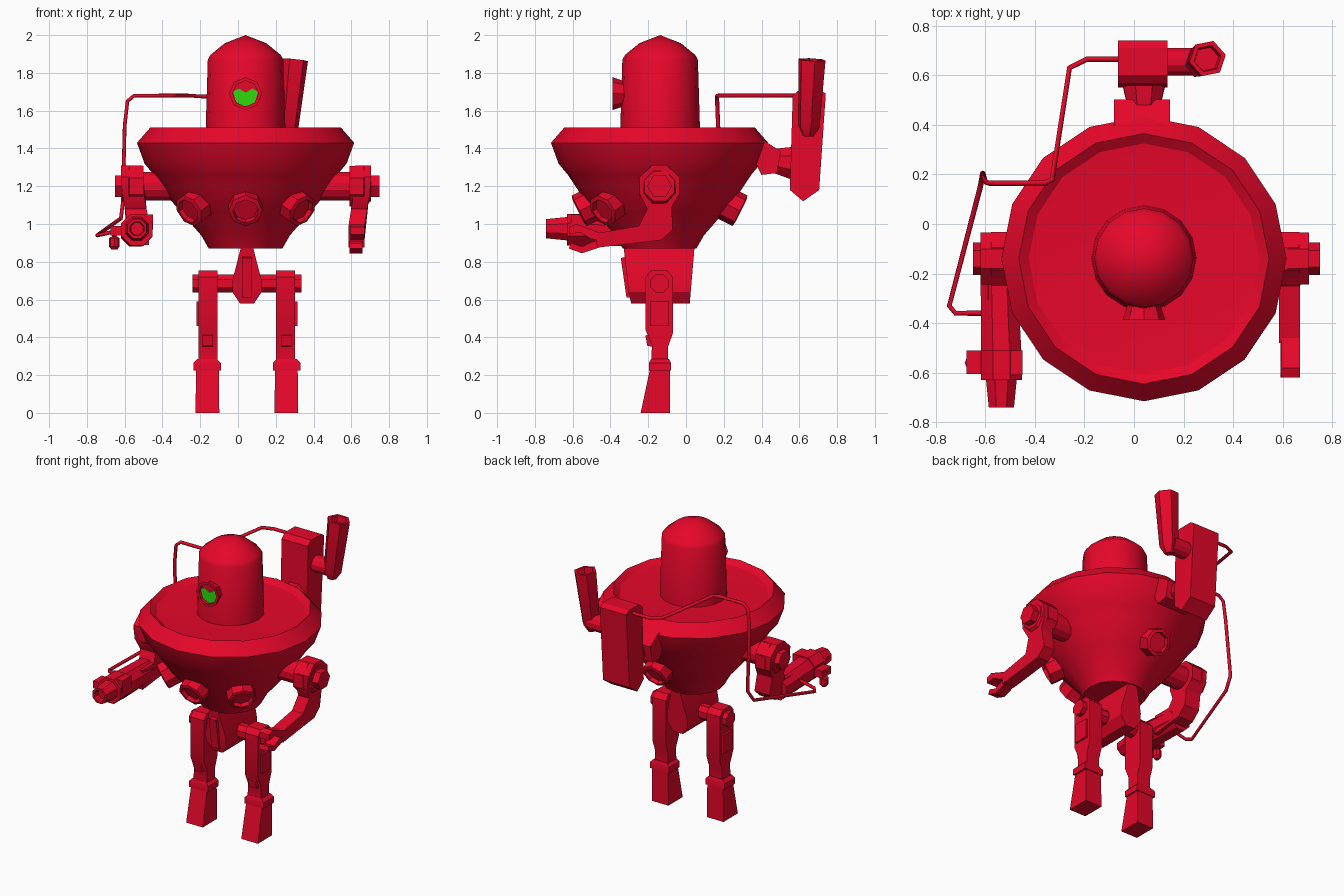
import bpy, bmesh, math
from mathutils import Vector

if "Cube" in bpy.data.objects:
    bpy.data.objects.remove(bpy.data.objects["Cube"])


def material(name, rgb):
    m = bpy.data.materials.new(name)
    m.diffuse_color = (*rgb, 1)
    m.use_nodes = True
    m.node_tree.nodes["Principled BSDF"].inputs["Base Color"].default_value = m.diffuse_color
    return m


RED = material("crimson_red", (0.80, 0.002, 0.023))
GREEN = material("eye_green", (0.03, 0.70, 0.004))
CX, CY = 0.04, -0.14      # body axis
LX = 0.047                # mirror plane of the legs


def finish(name, bm, mat=RED):
    bmesh.ops.recalc_face_normals(bm, faces=bm.faces)
    me = bpy.data.meshes.new(name)
    bm.to_mesh(me)
    bm.free()
    me.materials.append(mat)
    ob = bpy.data.objects.new(name, me)
    bpy.context.collection.objects.link(ob)
    return ob


def lathe(name, prof, loc, axis=(0, 0, 1), segs=16, phase=0.0):
    """Spin (radius, height) points about an axis; radius 0 gives a pole."""
    bm = bmesh.new()
    q = Vector(axis).to_track_quat('Z', 'Y')
    rings = []
    for r, h in prof:
        n = 1 if r == 0 else segs
        ring = []
        for k in range(n):
            a = 2 * math.pi * (k + phase) / segs
            ring.append(bm.verts.new(q @ Vector((r * math.cos(a), r * math.sin(a), h)) + Vector(loc)))
        rings.append(ring)
    for a, b in zip(rings, rings[1:]):
        for k in range(segs):
            f = [a[k % len(a)], a[(k + 1) % len(a)], b[(k + 1) % len(b)], b[k % len(b)]]
            bm.faces.new(list(dict.fromkeys(f)))
    for ring in (rings[0], rings[-1]):
        if len(ring) > 1:
            bm.faces.new(ring)
    return finish(name, bm)


def rod(name, a, b, r0, r1=None, segs=8, phase=0.5):
    a, b = Vector(a), Vector(b)
    d = b - a
    return lathe(name, [(r0, 0), (r0 if r1 is None else r1, d.length)], a, d, segs, phase)


def prism(name, pts, x0, x1, shift=lambda z: 0):
    """Extrude a (y, z) outline from x0 to x1."""
    bm = bmesh.new()
    l = [bm.verts.new((x0 + shift(z), y, z)) for y, z in pts]
    r = [bm.verts.new((x1 + shift(z), y, z)) for y, z in pts]
    bm.faces.new(l)
    bm.faces.new(r[::-1])
    n = len(pts)
    for i in range(n):
        bm.faces.new((l[i], l[(i + 1) % n], r[(i + 1) % n], r[i]))
    return finish(name, bm)


def box(name, x, y, z):
    return prism(name, [(y[0], z[0]), (y[1], z[0]), (y[1], z[1]), (y[0], z[1])], *x)


def loft(name, sections):
    """Stack of rectangles (x0, x1, y0, y1, z)."""
    bm = bmesh.new()
    rings = [[bm.verts.new(p) for p in ((a, c, z), (b, c, z), (b, d, z), (a, d, z))]
             for a, b, c, d, z in sections]
    for p, q in zip(rings, rings[1:]):
        for i in range(4):
            bm.faces.new((p[i], p[(i + 1) % 4], q[(i + 1) % 4], q[i]))
    bm.faces.new(rings[0])
    bm.faces.new(rings[-1])
    return finish(name, bm)


def tube(name, pts, r):
    cu = bpy.data.curves.new(name, 'CURVE')
    cu.dimensions = '3D'
    cu.bevel_depth, cu.bevel_resolution, cu.use_fill_caps = r, 1, True
    sp = cu.splines.new('POLY')
    sp.points.add(len(pts) - 1)
    for p, c in zip(sp.points, pts):
        p.co = (*c, 1)
    cu.materials.append(RED)
    ob = bpy.data.objects.new(name, cu)
    bpy.context.collection.objects.link(ob)


# Bowl body with rim and shallow deck, and the domed head
lathe("bowl_body", [(0.195, 0.87), (0.235, 0.94), (0.34, 1.06), (0.40, 1.13), (0.445, 1.20), (0.485, 1.26),
                    (0.535, 1.32), (0.575, 1.43), (0.505, 1.51), (0.465, 1.482), (0.42, 1.478), (0, 1.478)],
      (CX, CY, 0))
lathe("head", [(0.212, 1.47), (0.2, 1.87), (0.186, 1.895), (0.11, 1.957), (0, 2.0)], (CX, CY + 0.003, 0))

# Eye: flared socket with a notched green lens
lathe("eye_socket", [(0.065, 0), (0.07, 0.04), (0.087, 0.088), (0.068, 0.088), (0.068, 0.062), (0, 0.062)],
      (CX, -0.30, 1.69), (0, -1, 0), 8)
bm = bmesh.new()
lens = [(-0.066, 0.012), (-0.036, 0.027), (0, 0.006), (0.036, 0.027), (0.066, 0.012),
        (0.052, -0.04), (0.025, -0.066), (-0.025, -0.066), (-0.052, -0.04)]
front = bm.faces.new([bm.verts.new((CX + x, -0.368, 1.69 + z)) for x, z in lens])
ext = bmesh.ops.extrude_face_region(bm, geom=[front])
for v in ext["geom"]:
    if isinstance(v, bmesh.types.BMVert):
        v.co.y += 0.007
finish("eye_lens", bm, GREEN)

# Round ports on the bowl: three in front, one behind
for i, deg in enumerate((225, 270, 315, 90)):
    a = math.radians(deg)
    d = Vector((math.cos(a), math.sin(a), -0.5)).normalized()
    p = Vector((CX + 0.425 * math.cos(a), CY + 0.425 * math.sin(a), 1.07))
    lathe(f"port_{i}", [(0.09, -0.12), (0.09, 0), (0.068, 0.006), (0.064, -0.02), (0, -0.02)], p, d, 8)

# Pelvis
loft("pelvis", [(0.01, 0.085, -0.29, 0.02, 0.58), (-0.03, 0.125, -0.305, 0.025, 0.64),
                (-0.03, 0.125, -0.31, 0.03, 0.70), (0.015, 0.08, -0.33, 0.045, 0.875)])
prism("pelvis_front_plate", [(-0.25, 0.61), (-0.315, 0.61), (-0.345, 0.82), (-0.25, 0.84)], 0.02, 0.075)
rod("hip_axle", (-0.24, CY, 0.685), (0.335, CY, 0.685), 0.052)

# Legs
for side, s in (("left", -1), ("right", 1)):
    def span(a, b):
        return sorted((LX + s * a, LX + s * b))
    prism(f"{side}_upper_leg", [(-0.185, 0.26), (-0.095, 0.26), (-0.095, 0.35), (-0.07, 0.42), (-0.07, 0.72),
                                (-0.1, 0.755), (-0.185, 0.755), (-0.215, 0.72), (-0.215, 0.44), (-0.18, 0.36)],
          *span(0.155, 0.255))
    box(f"{side}_leg_panel", span(0.25, 0.268), (-0.19, -0.09), (0.46, 0.59))
    prism(f"{side}_knee_plate", [(-0.17, 0.35), (-0.205, 0.355), (-0.215, 0.41), (-0.17, 0.42)], *span(0.18, 0.235))
    a, b = span(0.138, 0.283)
    loft(f"{side}_ankle", [(a, b, -0.195, -0.08, 0.225), (a, b, -0.195, -0.08, 0.265),
                           (a + 0.02, b - 0.02, -0.185, -0.09, 0.285)])
    a, b = span(0.146, 0.272)
    loft(f"{side}_foot", [(a, b, -0.24, -0.085, 0), (a + 0.003, b - 0.003, -0.19, -0.085, 0.235)])

# Shoulders and arms
for side, s, x0 in (("left", -1, CX - 0.035), ("right", 1, CX)):
    def X(v):
        return x0 + s * v
    rod(f"{side}_shoulder_axle", (X(0.35), CY, 1.2), (X(0.59), CY, 1.2), 0.077, segs=12)
    rod(f"{side}_shoulder_bolt", (X(0.6), CY, 1.2), (X(0.655 if s < 0 else 0.71), CY, 1.2), 0.065, segs=6, phase=0)
    # chamfered joint disc
    lathe(f"{side}_shoulder_joint", [(0.117, 0), (0.117, 0.075), (0.085, 0.115)],
          (X(0.55 if s > 0 else 0.505), CY, 1.2), (s, 0, 0), 8, 0.5)

    def flare(z, s=s):
        return s * 0.035 * max(0, min(1, (z - 1.0) / 0.2))
    arm = [(-0.18, 1.31), (-0.1, 1.31), (-0.035, 1.25), (-0.035, 1.16), (-0.075, 1.09), (-0.07, 0.97),
           (-0.13, 0.915), (-0.47, 0.875), (-0.48, 0.95), (-0.25, 0.99), (-0.205, 1.08), (-0.245, 1.16), (-0.245, 1.25)]
    if s < 0:
        arm[7:10] = [(-0.36, 0.89), (-0.36, 1.02), (-0.23, 1.02)]
    a, b = (X(0.545), X(0.63)) if s > 0 else (X(0.59), X(0.475))
    prism(f"{side}_arm", arm, a, b, flare)

# Right claw
prism("claw_upper", [(-0.44, 0.915), (-0.46, 0.955), (-0.58, 1.0), (-0.62, 0.985), (-0.62, 0.945),
                     (-0.56, 0.955), (-0.5, 0.92)], 0.595, 0.67)
prism("claw_lower", [(-0.44, 0.92), (-0.5, 0.905), (-0.55, 0.88), (-0.61, 0.9), (-0.62, 0.87),
                     (-0.55, 0.845), (-0.46, 0.875)], 0.59, 0.66)

# Left sprayer tool
TX = -0.535
rod("sprayer_body", (-0.545, -0.2, 0.955), (TX, -0.53, 0.965), 0.08, 0.088)
rod("sprayer_collar", (TX, -0.51, 0.97), (TX, -0.63, 0.97), 0.09)
box("sprayer_top_block", (-0.51, -0.45), (-0.61, -0.51), (0.97, 1.05))
box("sprayer_side_block", (-0.675, -0.6), (-0.605, -0.51), (0.94, 0.99))
lathe("sprayer_nozzle", [(0.068, 0), (0.055, 0.12), (0.04, 0.12), (0.035, 0.08), (0, 0.08)],
      (TX, -0.62, 0.975), (0, -1, 0), 8, 0.5)
lathe("sprayer_bulb", [(0.012, 0.1), (0.012, 0.07), (0.028, 0.06), (0.028, 0.015), (0.015, 0)],
      (-0.655, -0.56, 0.865), segs=8)

# Back tank on its mount
prism("tank_mount", [(0.36, 1.34), (0.40, 1.45), (0.502, 1.385), (0.482, 1.27), (0.40, 1.26)], -0.08, 0.145)
rod("tank_neck", (0.04, 0.47, 1.335), (0.04, 0.59, 1.32), 0.07, 0.1)
prism("back_tank", [(0.565, 1.68), (0.6, 1.71), (0.71, 1.71), (0.74, 1.69), (0.705, 1.18), (0.62, 1.12), (0.55, 1.18)],
      -0.065, 0.135)

# Exhaust stack with an open top
rod("exhaust_elbow", (0.1, 0.655, 1.53), (0.26, 0.655, 1.53), 0.057, segs=12)
lathe("exhaust_stack", [(0.03, -0.055), (0.06, 0), (0.075, 0.352), (0.056, 0.352), (0.05, 0.31), (0, 0.31)],
      (0.262, 0.65, 1.52), (0.1, 0.05, 1), 6, 0.25)

# Hose from the tank to the sprayer
tube("hose", [(-0.05, 0.665, 1.675), (-0.19, 0.665, 1.675), (-0.26, 0.63, 1.68), (-0.33, 0.18, 1.68),
              (-0.36, 0.165, 1.68), (-0.55, 0.165, 1.68), (-0.585, 0.165, 1.65), (-0.6, 0.17, 1.52),
              (-0.61, 0.205, 1.11), (-0.62, 0.15, 1.03), (-0.745, -0.33, 0.94), (-0.72, -0.36, 0.945),
              (-0.57, -0.36, 0.98)], 0.011)

# Smooth the round parts, keep hard edges
bpy.ops.object.select_all(action='DESELECT')
for ob in bpy.context.scene.objects:
    if ob.type == 'MESH':
        ob.select_set(True)
        bpy.context.view_layer.objects.active = ob
bpy.ops.object.shade_smooth_by_angle(angle=math.radians(28))
